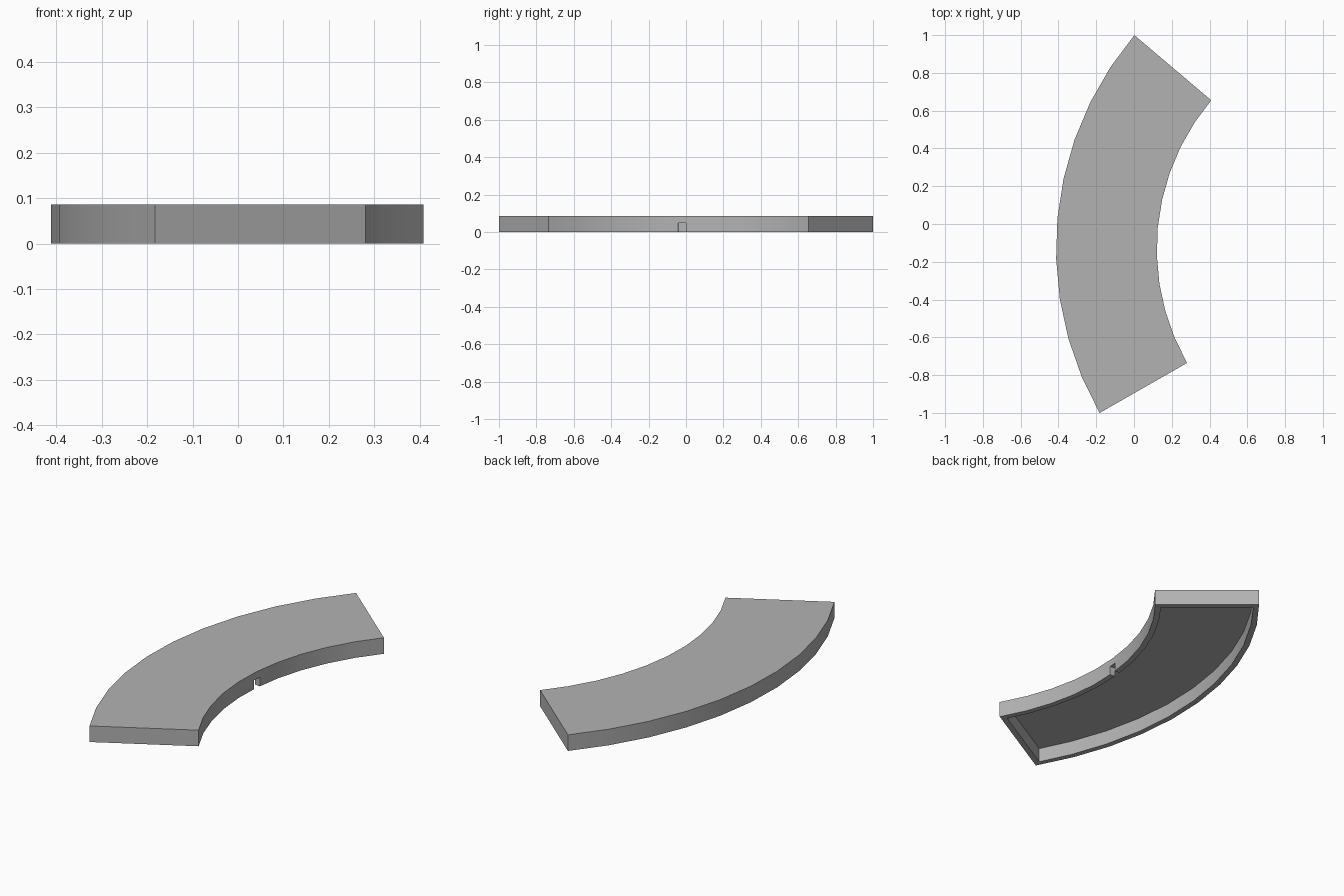
import bpy, bmesh, math
from mathutils import Matrix, Vector

cube = bpy.data.objects.get("Cube")
if cube:
    bpy.data.objects.remove(cube, do_unlink=True)

CENTRE = Vector((1.338, -0.132, 0))   # centre of the arc
OUTER, INNER = 1.751, 1.2175          # radii
MID, HALF, STEPS = math.radians(174.73), math.radians(35), 10
HEIGHT, ROOF, WALL = 0.0865, 0.009, 0.03

grey = bpy.data.materials.new("mid_grey")
grey.use_nodes = True
colour = (0.45, 0.45, 0.45, 1)
grey.diffuse_color = colour
grey.node_tree.nodes["Principled BSDF"].inputs["Base Color"].default_value = colour


def arc(radius, inset):
    """Points along an arc, its ends pulled in by a fixed distance."""
    trim = math.asin(inset / radius)
    points = []
    for i in range(STEPS + 1):
        a = HALF * (2 * i / STEPS - 1)
        a = MID + max(-HALF + trim, min(HALF - trim, a))
        points.append(CENTRE + Vector((math.cos(a), math.sin(a), 0)) * radius)
    return points


def add_object(name, bm):
    bmesh.ops.recalc_face_normals(bm, faces=bm.faces)
    mesh = bpy.data.meshes.new(name)
    bm.to_mesh(mesh)
    bm.free()
    mesh.materials.append(grey)
    obj = bpy.data.objects.new(name, mesh)
    bpy.context.collection.objects.link(obj)
    return obj


def curved_block(name, inset, bottom, top):
    bm = bmesh.new()
    outline = arc(OUTER - inset, inset) + arc(INNER + inset, inset)[::-1]
    face = bm.faces.new([bm.verts.new(p + Vector((0, 0, bottom))) for p in outline])
    up = bmesh.ops.extrude_face_region(bm, geom=[face])["geom"]
    bmesh.ops.translate(bm, vec=(0, 0, top - bottom),
                        verts=[v for v in up if isinstance(v, bmesh.types.BMVert)])
    return add_object(name, bm)


# Curved slab, and the cavity below its roof
slab = curved_block("curved_slab", 0, 0, HEIGHT)
cavity = curved_block("cavity_cutter", WALL, -0.05, HEIGHT - ROOF)

# Small notch through the middle of the inner wall
bm = bmesh.new()
bmesh.ops.create_cube(bm, size=1)
place = (Matrix.Translation(CENTRE) @ Matrix.Rotation(MID, 4, 'Z')
         @ Matrix.Translation((INNER + WALL / 2, 0, 0))
         @ Matrix.Diagonal((WALL * 2, 0.043, 0.096, 1)))
bmesh.ops.transform(bm, matrix=place, verts=bm.verts)
notch = add_object("notch_cutter", bm)

# Cut, then remove the cutters
bpy.ops.object.select_all(action='DESELECT')
bpy.context.view_layer.objects.active = slab
slab.select_set(True)
for cutter in (cavity, notch):
    cutter.hide_render = True
    mod = slab.modifiers.new(cutter.name, 'BOOLEAN')
    mod.operation, mod.solver, mod.object = 'DIFFERENCE', 'EXACT', cutter
    bpy.ops.object.modifier_apply(modifier=mod.name)
    bpy.data.objects.remove(cutter, do_unlink=True)

bpy.ops.object.shade_smooth_by_angle(angle=math.radians(30))
